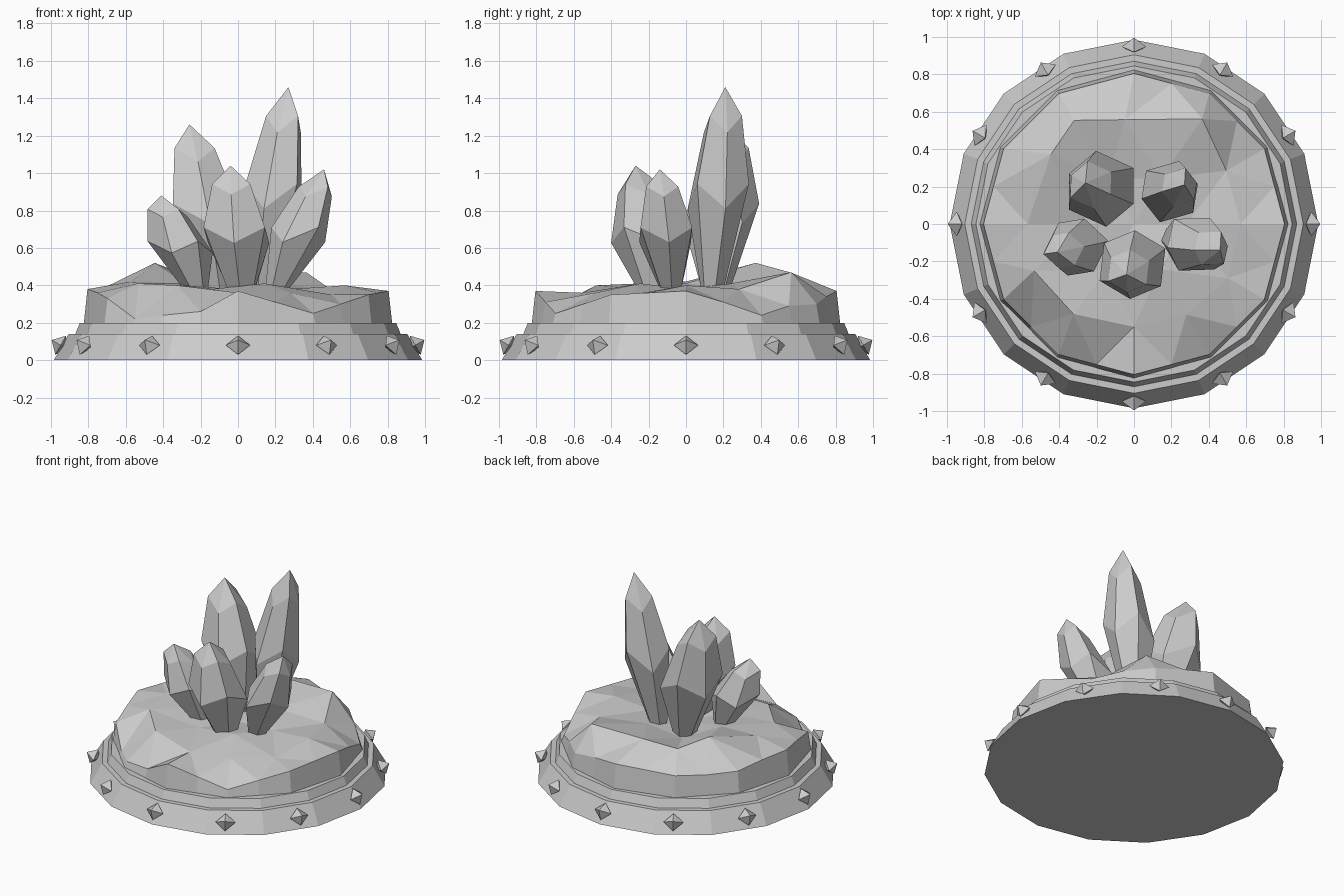
import bpy, bmesh, math
from math import cos, sin, radians, pi
from mathutils import Vector

cube = bpy.data.objects.get("Cube")
if cube:
    bpy.data.objects.remove(cube)

GREY = (0.6, 0.6, 0.6, 1)
stone = bpy.data.materials.new("stone_grey")
stone.diffuse_color = GREY
stone.use_nodes = True
stone.node_tree.nodes["Principled BSDF"].inputs["Base Color"].default_value = GREY


def finish(name, bm):
    bmesh.ops.recalc_face_normals(bm, faces=bm.faces)
    mesh = bpy.data.meshes.new(name)
    bm.to_mesh(mesh)
    bm.free()
    mesh.materials.append(stone)
    obj = bpy.data.objects.new(name, mesh)
    bpy.context.collection.objects.link(obj)
    return obj


def polar(r, deg, z):
    return Vector((r * cos(radians(deg)), r * sin(radians(deg)), z))


def bridge(bm, low, high):
    n = len(low)
    for i in range(n):
        j = (i + 1) % n
        bm.faces.new((low[i], low[j], high[j], high[i]))


# Stepped sixteen-sided plinth
bm = bmesh.new()
rings = []
for r, z in ((0.985, 0), (0.905, 0.14), (0.87, 0.14), (0.845, 0.2)):
    rings.append([bm.verts.new(polar(r, 22.5 * i, z)) for i in range(16)])
for low, high in zip(rings, rings[1:]):
    bridge(bm, low, high)
bm.faces.new(rings[0])
bm.faces.new(rings[-1])
finish("plinth", bm)

# Rough ground: twelve-sided wall, uneven rim and raised interior
rim_z = (.37, .31, .24, .29, .30, .34, .37, .36, .35, .34, .35, .37,
         .38, .36, .33, .22, .24, .26, .37, .31, .25, .30, .35, .36)
mid = ((.57, 0, .40), (.57, 30, .38), (.67, 57, .47), (.56, 95, .47),
       (.64, 120, .47), (.58, 140, .52), (.57, 180, .42), (.59, 205, .41),
       (.58, 236, .40), (.55, 270, .36), (.56, 300, .36), (.58, 330, .35))
bm = bmesh.new()
foot, rim = [], []
for i, z in enumerate(rim_z):
    flat = 1 if i % 2 == 0 else cos(pi / 12)
    foot.append(bm.verts.new(polar(0.825 * flat, 15 * i, 0.19)))
    rim.append(bm.verts.new(polar(0.805 * flat, 15 * i, z)))
bridge(bm, foot, rim)
bm.faces.new(foot)
ring = [bm.verts.new(polar(*p)) for p in mid]
core = [bm.verts.new(polar(0.28, 60 * i, 0.38 + 0.03 * (i % 2))) for i in range(6)]
centre = bm.verts.new((0, 0, 0.37))
for i in range(12):
    a, b, c = rim[2 * i], rim[2 * i + 1], rim[(2 * i + 2) % 24]
    p, q = ring[i], ring[(i + 1) % 12]
    for tri in ((a, b, p), (b, q, p), (b, c, q)):
        bm.faces.new(tri)
for i in range(6):
    a, b, c = ring[2 * i], ring[2 * i + 1], ring[(2 * i + 2) % 12]
    p, q = core[i], core[(i + 1) % 6]
    for tri in ((a, b, p), (b, q, p), (b, c, q), (p, q, centre)):
        bm.faces.new(tri)
finish("rough_ground", bm)

# Twelve pointed studs lying on the sloped plinth wall
slope = Vector((0.08, 0, -0.14)).normalized()
for k in range(12):
    ang = 30 * k
    side = Vector((-sin(radians(ang)), cos(radians(ang)), 0))
    down = polar(slope.x, ang, slope.z)
    out = polar(-slope.z, ang, slope.x)
    pos = polar(0.948, ang, 0.08)
    bm = bmesh.new()
    belt = [bm.verts.new(pos + d) for d in
            (side * .065, down * .058, side * -.065, down * -.058)]
    for tip in (pos + out * .056, pos - out * .04):
        v = bm.verts.new(tip)
        for i in range(4):
            bm.faces.new((belt[i], belt[(i + 1) % 4], v))
    finish(f"stud_{k + 1}", bm)


# Faceted crystals: narrow foot, wide waist, tapered shoulder, pointed tip
def crystal(name, base, tip, radius, turn):
    base, tip = Vector(base), Vector(tip)
    bm = bmesh.new()
    loops = []
    for t, r, wobble in ((0, .35, 0), (.47, 1, .06), (.82, .62, .04)):
        loop = []
        for i in range(6):
            s = t + (wobble if i % 2 else -wobble)
            loop.append(bm.verts.new(base.lerp(tip, s) + polar(r * radius, turn + 60 * i, 0)))
        loops.append(loop)
    bridge(bm, loops[0], loops[1])
    bridge(bm, loops[1], loops[2])
    bm.faces.new(loops[0])
    point = bm.verts.new(tip)
    for i in range(6):
        bm.faces.new((loops[2][i], loops[2][(i + 1) % 6], point))
    finish(name, bm)


crystal("crystal_back_left", (.12, .14, .36), (.27, .21, 1.46), .165, 15)
crystal("crystal_back_right", (-.1, .16, .36), (-.26, .22, 1.26), .2, 35)
crystal("crystal_left", (.2, -.08, .36), (.46, -.14, 1.02), .16, 5)
crystal("crystal_front", (.02, -.17, .34), (-.04, -.27, 1.04), .19, 25)
crystal("crystal_right", (-.22, -.1, .36), (-.41, -.15, .88), .165, 10)
